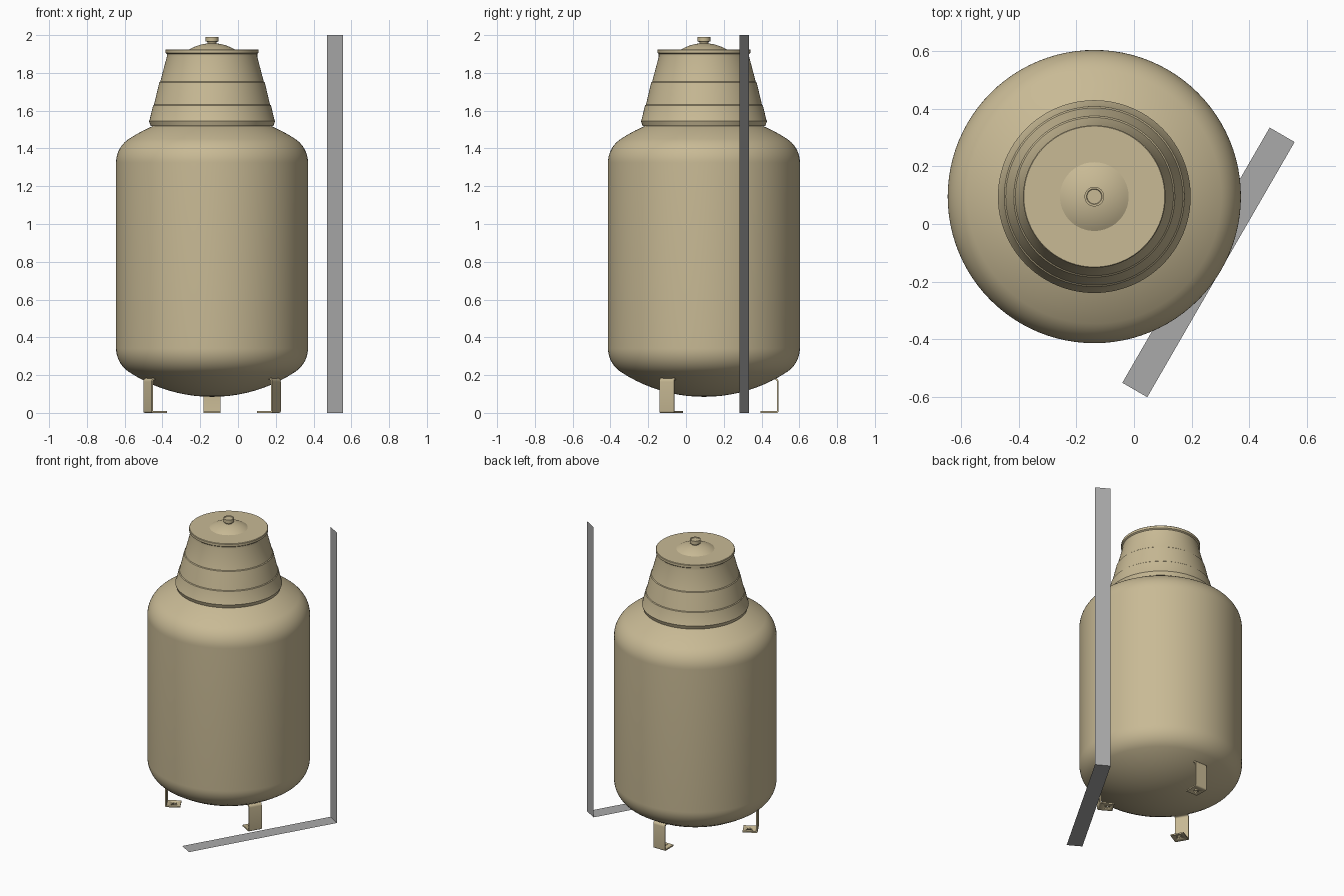
import bpy, bmesh, math
from mathutils import Vector, Matrix

if "Cube" in bpy.data.objects:
    bpy.data.objects.remove(bpy.data.objects["Cube"])

CX, CY = -0.1375, 0.095          # tank axis


def material(name, rgb):
    m = bpy.data.materials.new(name)
    m.diffuse_color = (*rgb, 1)
    m.use_nodes = True
    m.node_tree.nodes["Principled BSDF"].inputs["Base Color"].default_value = m.diffuse_color
    return m


TAN = material("tan_paint", (0.58, 0.49, 0.30))
GREY = material("ruler_grey", (0.40, 0.40, 0.40))


def finish(bm, name, mat, loc=(0, 0, 0), angle=30):
    me = bpy.data.meshes.new(name)
    bm.to_mesh(me)
    bm.free()
    ob = bpy.data.objects.new(name, me)
    bpy.context.collection.objects.link(ob)
    ob.location = loc
    me.materials.append(mat)
    me.polygons.foreach_set("use_smooth", [True] * len(me.polygons))
    me.set_sharp_from_angle(angle=math.radians(angle))
    return ob


def lathe(name, profile, steps=96):
    """Revolve an (r, z) profile, listed bottom to top, about the tank axis."""
    bm = bmesh.new()
    vs = [bm.verts.new((r, 0, z)) for r, z in profile]
    es = [bm.edges.new(p) for p in zip(vs, vs[1:])]
    bmesh.ops.spin(bm, geom=vs + es, cent=(0, 0, 0), axis=(0, 0, 1),
                   angle=math.tau, steps=steps)
    bmesh.ops.remove_doubles(bm, verts=bm.verts, dist=1e-5)
    bmesh.ops.recalc_face_normals(bm, faces=bm.faces)
    return finish(bm, name, TAN, (CX, CY, 0))


def dished_end(radius, crown, knuckle, n=10):
    """(r, height above the cylinder end), from the apex outwards."""
    kr = radius - knuckle
    kz = math.sqrt((crown - knuckle) ** 2 - kr ** 2)
    a = math.atan2(kr, kz)
    pts = [(crown * math.sin(a * i / n), crown * math.cos(a * i / n) - kz)
           for i in range(n + 1)]
    for i in range(1, n + 1):
        t = a + (math.pi / 2 - a) * i / n
        pts.append((kr + knuckle * math.sin(t), knuckle * math.cos(t)))
    return pts


# Pressure vessel: cylinder with dished ends
end = dished_end(0.508, 0.80, 0.15)
lathe("tank_body", [(r, 0.3425 - h) for r, h in end] +
      [(r, 1.325 + h) for r, h in reversed(end)])

# Tapered valve shroud with stepped bands and a top rim
lathe("valve_shroud", [
    (0.300, 1.520), (0.325, 1.520), (0.334, 1.545), (0.330, 1.553),
    (0.312, 1.628), (0.307, 1.632), (0.279, 1.750), (0.274, 1.754),
    (0.2395, 1.885), (0.2395, 1.900), (0.247, 1.906), (0.247, 1.922),
    (0.244, 1.925), (0, 1.925)])

# Low dome on the lid
R = (0.119 ** 2 + 0.032 ** 2) / (2 * 0.032)
A = math.asin(0.119 / R)
lathe("lid_dome", [(R * math.sin(A * (1 - i / 10)),
                    1.957 - R + R * math.cos(A * (1 - i / 10)))
                   for i in range(11)], 64)

# Small knob
lathe("lid_knob", [(0.023, 1.945), (0.023, 1.964), (0.034, 1.966),
                   (0.034, 1.990), (0.027, 1.990), (0.025, 1.987),
                   (0, 1.987)], 40)


# Bent strap legs
def arc(cr, cz, rad, a0, a1, n=5):
    return [(cr + rad * math.cos(math.radians(a0 + (a1 - a0) * i / n)),
             cz + rad * math.sin(math.radians(a0 + (a1 - a0) * i / n)))
            for i in range(n + 1)]


def strap_leg(name, angle):
    outer = ([(0.300, 0)] + arc(0.385, 0.010, 0.010, -90, 0) +
             arc(0.375, 0.165, 0.020, 0, 90) + [(0.345, 0.185)])
    t = 0.009
    inner = ([(0.345, 0.185 - t)] + arc(0.375, 0.165, 0.020 - t, 90, 0) +
             arc(0.385, 0.010, 0.001, 0, -90) + [(0.300, t)])
    bm = bmesh.new()
    face = bm.faces.new([bm.verts.new((r, -0.044, z)) for r, z in outer + inner])
    new = bmesh.ops.extrude_face_region(bm, geom=[face])["geom"]
    bmesh.ops.translate(bm, vec=(0, 0.088, 0),
                        verts=[v for v in new if isinstance(v, bmesh.types.BMVert)])
    bmesh.ops.recalc_face_normals(bm, faces=bm.faces)
    leg = finish(bm, name, TAN, (CX, CY, 0))
    # bolt hole through the foot
    bm = bmesh.new()
    bmesh.ops.create_cone(bm, cap_ends=True, segments=20, radius1=0.011,
                          radius2=0.011, depth=0.06,
                          matrix=Matrix.Translation((0.338, 0, 0)))
    hole = finish(bm, name + "_hole_cutter", TAN, (CX, CY, 0))
    hole.hide_render = True
    hole.hide_set(True)
    for ob in (leg, hole):
        ob.rotation_euler.z = math.radians(angle)
    cut = leg.modifiers.new("bolt_hole", 'BOOLEAN')
    cut.operation, cut.object, cut.solver = 'DIFFERENCE', hole, 'EXACT'


for label, ang in (("back", 90), ("front_left", 210), ("front_right", 330)):
    strap_leg("leg_" + label, ang)


# Flat measuring bars: one lying on the floor, one standing at its end
def bar(name, corner, side, length):
    bm = bmesh.new()
    c, s, l = Vector(corner), Vector(side), Vector(length)
    bm.faces.new([bm.verts.new(p) for p in (c, c + s, c + s + l, c + l)])
    finish(bm, name, GREY)


end_edge = (0.0865, -0.050, 0)
bar("floor_ruler", (-0.0405, -0.550, 0), end_edge, (0.5105, 0.884, 0))
bar("upright_ruler", (0.470, 0.334, 0), end_edge, (0, 0, 2.0))
